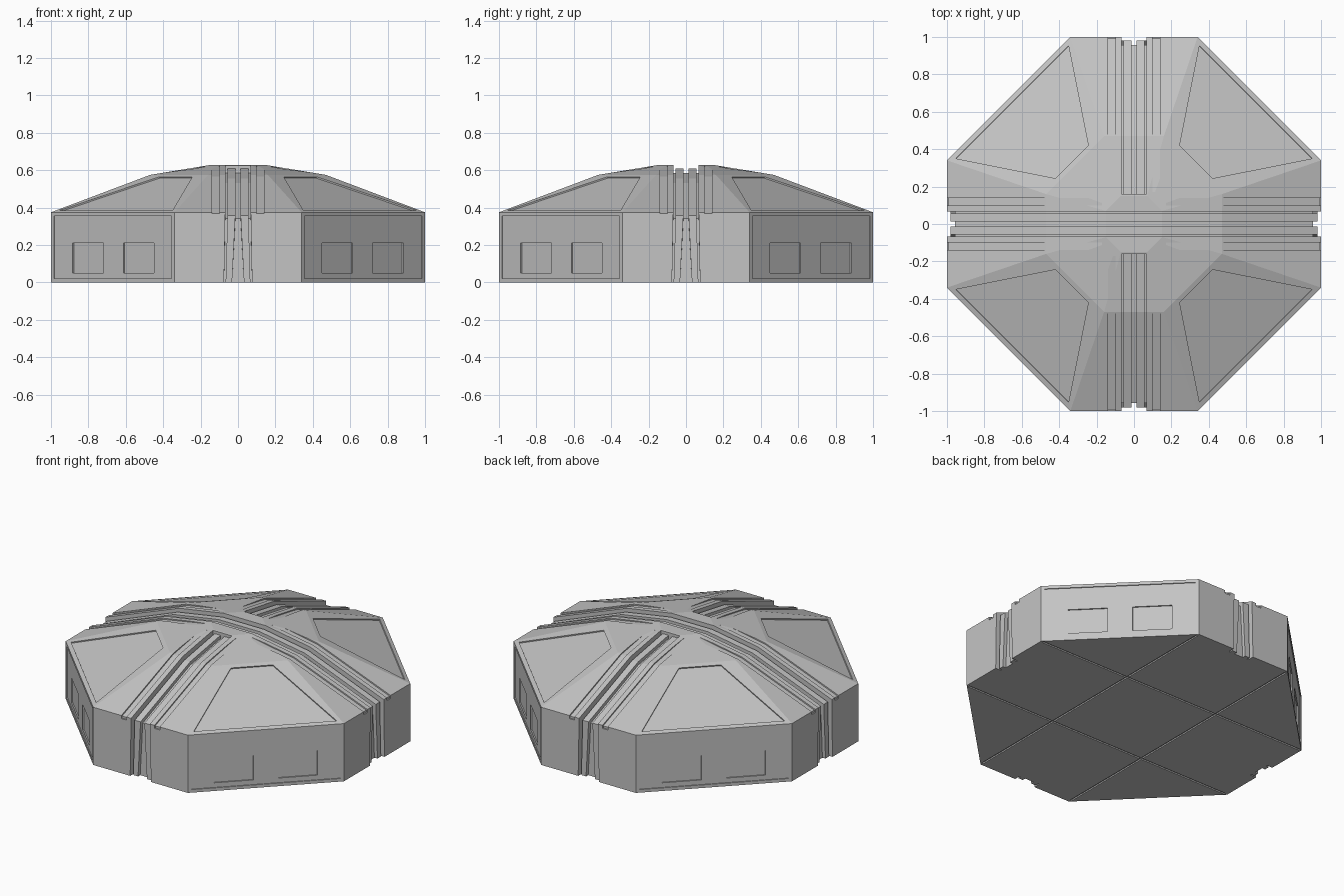
import bpy, bmesh
from mathutils import Vector, Matrix
from math import pi

cube = bpy.data.objects.get("Cube")
if cube:
    bpy.data.objects.remove(cube)

grey = bpy.data.materials.new("plain grey")
grey.use_nodes = True
grey.diffuse_color = (0.55, 0.55, 0.55, 1)
grey.node_tree.nodes["Principled BSDF"].inputs["Base Color"].default_value = grey.diffuse_color


def make(name, rings):
    """Closed solid lofted through equal-length rings of points."""
    bm = bmesh.new()
    vs = [[bm.verts.new(p) for p in ring] for ring in rings]
    n = len(vs[0])
    for a, b in zip(vs, vs[1:]):
        for i in range(n):
            bm.faces.new((a[i], a[(i + 1) % n], b[(i + 1) % n], b[i]))
    bm.faces.new(vs[0])
    bm.faces.new(vs[-1])
    bmesh.ops.recalc_face_normals(bm, faces=bm.faces)
    mesh = bpy.data.meshes.new(name)
    bm.to_mesh(mesh)
    bm.free()
    mesh.materials.append(grey)
    ob = bpy.data.objects.new(name, mesh)
    bpy.context.collection.objects.link(ob)
    return ob


def octagon(r, c, z):
    pts = [(r, -c), (r, c), (c, r), (-c, r), (-r, c), (-r, -c), (-c, -r), (c, -r)]
    return [Vector((x, y, z)) for x, y in pts]


def cut(cutter):
    mod = shell.modifiers.new("cut", 'BOOLEAN')
    mod.operation, mod.solver, mod.object = 'DIFFERENCE', 'EXACT', cutter
    bpy.context.view_layer.objects.active = shell
    bpy.ops.object.modifier_apply(modifier=mod.name)
    bpy.data.objects.remove(cutter)


def recess(quad, depth):
    """Sink a flat panel into the shell."""
    n = (quad[1] - quad[0]).cross(quad[2] - quad[0]).normalized()
    if n.dot(quad[0]) < 0:
        n.negate()
    cut(make("panel_cutter", [[p - n * depth for p in quad], [p + n * 0.03 for p in quad]]))


def surface(d, foot, end):
    """Path over wall and roof, sunk by d, from the foot up to the given end."""
    return [(1 - d, foot), (1 - d, 0.375 - 0.8 * d), (0.47, 0.575 - d), (end, 0.628 - d)]


def sweep(name, turn, low, high, w0, w1, foot=0.0, end=0.16, flare=None, across=False):
    """Bar following the shell between two depths, w0 to w1 across."""
    rings = []
    for i, (a, b) in enumerate(zip(surface(low, foot, end), surface(high, foot, end))):
        u, v = flare if flare and i == 0 else (w0, w1)
        rings.append([Vector((a[0], u, a[1])), Vector((a[0], v, a[1])),
                      Vector((b[0], v, b[1])), Vector((b[0], u, b[1]))])
    if across:
        rings += [[Vector((-p.x, p.y, p.z)) for p in r] for r in reversed(rings)]
    rot = Matrix.Rotation(turn * pi / 2, 3, 'Z')
    return make(name, [[rot @ p for p in r] for r in rings])


# Octagonal wall and stepped roof
shell = make("octagonal_shell", [octagon(1, 0.34, 0), octagon(1, 0.34, 0.375),
                                 octagon(0.47, 0.16, 0.575), octagon(0.15, 0.07, 0.628)])

# Sunken panels on the four diagonal sides
for k in range(4):
    rot = Matrix.Rotation(k * pi / 2, 3, 'Z')
    a, b = Vector((0.34, -1, 0)), Vector((1, -0.34, 0))

    def wall(f0, f1, z0, z1, sink):
        s = Vector((-sink, sink, 0))
        return [rot @ (a.lerp(b, f) + s + Vector((0, 0, z)))
                for f, z in ((f0, z0), (f1, z0), (f1, z1), (f0, z1))]

    recess(wall(0.023, 0.977, 0.02, 0.355, 0), 0.006)
    for f in (0.17, 0.58):
        recess(wall(f, f + 0.25, 0.05, 0.21, 0.004), 0.008)
    c, d = Vector((0.16, -0.47, 0.575)), Vector((0.47, -0.16, 0.575))
    a2, b2 = a + Vector((0, 0, 0.375)), b + Vector((0, 0, 0.375))

    def roof(f, g):
        return rot @ a2.lerp(b2, f).lerp(c.lerp(d, f), g)

    recess([roof(0.03, 0.05), roof(0.97, 0.05), roof(0.77, 0.95), roof(0.23, 0.95)], 0.008)

# Channels: one right across, two stopping short of the centre
for turn, across in ((0, True), (1, False), (3, False)):
    end = 0.15 if across else 0.16
    foot = dict(foot=-0.01, end=end, across=across)
    cut(sweep("channel_cutter", turn, 0.042, -0.05, -0.068, 0.068, flare=(-0.075, 0.075), **foot))
    for s in (-1, 1):
        sweep("channel_rail", turn, 0.05, 0.02, s * 0.014, s * 0.056, end=end,
              flare=(s * 0.032, s * 0.066), across=across)

# Shallow slots beside each channel
for turn in range(4):
    for s in (-1, 1):
        cut(sweep("slot_cutter", turn, 0.008, -0.03, s * 0.1, s * 0.138, foot=0.355, end=0.17))

# Grid of grooves under the floor
for turn in range(2):
    rot = Matrix.Rotation(turn * pi / 2, 3, 'Z')
    for y in (-0.34, 0.34):
        cut(make("floor_groove_cutter",
                 [[rot @ Vector((x, y + w, z)) for w, z in
                   ((-0.006, -0.02), (0.006, -0.02), (0.006, 0.008), (-0.006, 0.008))]
                  for x in (-0.985, 0.985)]))
